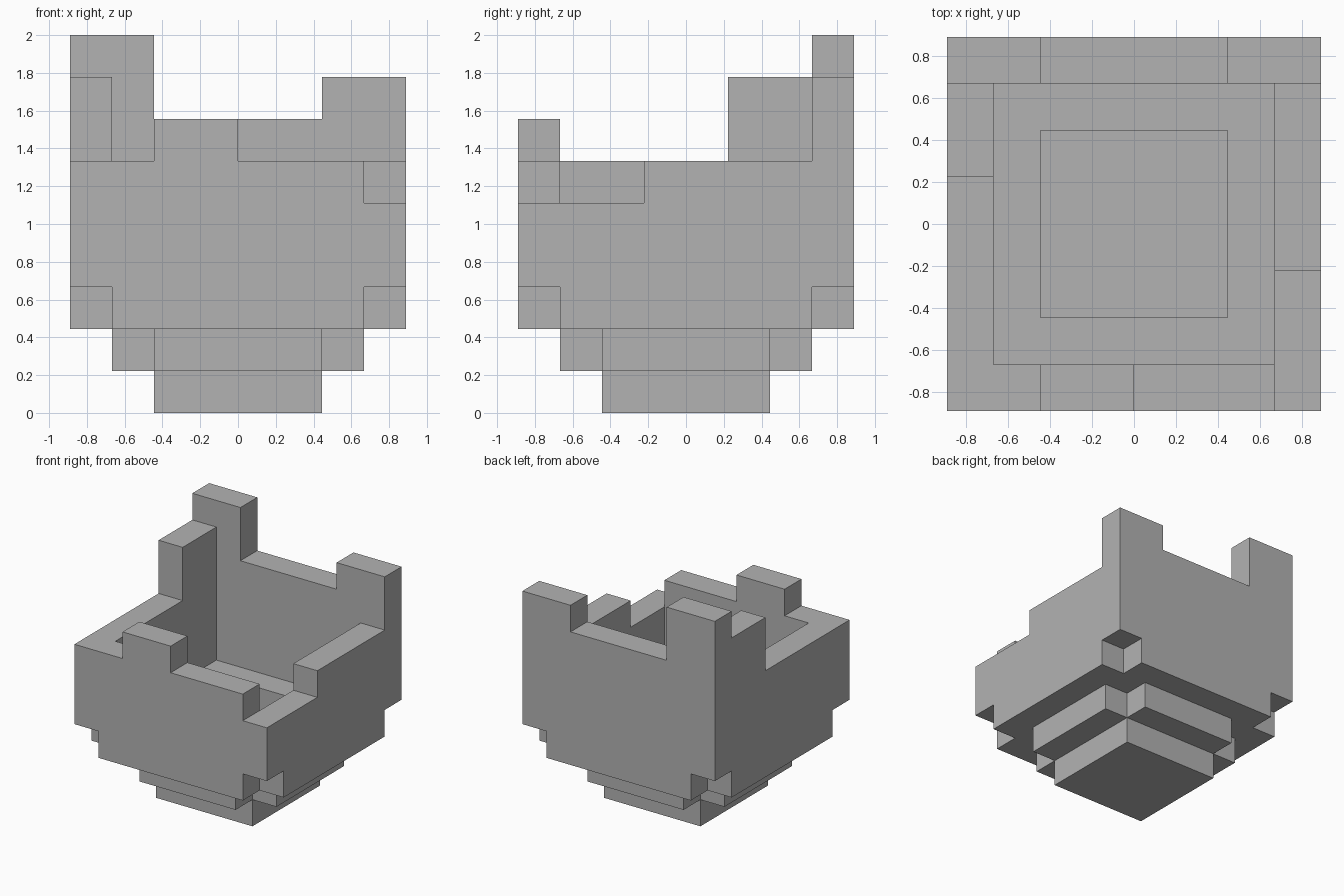
import bpy
import bmesh
from itertools import product
from mathutils import Vector

cube = bpy.data.objects.get("Cube")
if cube:
    bpy.data.objects.remove(cube, do_unlink=True)

UNIT = 2 / 9   # size of one block
HALF = 4       # half the width in blocks

stone = bpy.data.materials.new("plain grey")
stone.use_nodes = True
GREY = (0.45, 0.45, 0.45, 1)
stone.diffuse_color = GREY
stone.node_tree.nodes["Principled BSDF"].inputs["Base Color"].default_value = GREY


def block(x0, x1, y0, y1, z0, z1):
    """All unit cells of one block, in block units."""
    return set(product(range(x0, x1), range(y0, y1), range(z0, z1)))


def wall(steps, to_box):
    """Stepped wall: each step is (start, end, top)."""
    return set().union(*(block(*to_box(a, b), 3, top) for a, b, top in steps))


well = block(-2, 2, -2, 2, 1, 3)

parts = {
    # solid foot
    "base": block(-2, 2, -2, 2, 0, 1),
    # cross-shaped tier and notched ledge around the sunken floor
    "lower_tier": (block(-3, 3, -2, 2, 1, 2) | block(-2, 2, -3, 3, 1, 2)) - well,
    "ledge": (block(-4, 4, -3, 3, 2, 3) | block(-3, 3, -4, 4, 2, 3)) - well,
    # broken walls with uneven tops
    "front_wall": wall([(-4, -2, 6), (-2, 0, 7), (0, 3, 6), (3, 4, 5)],
                       lambda a, b: (a, b, -HALF, 1 - HALF)),
    "back_wall": wall([(-4, -2, 9), (-2, 2, 7), (2, 4, 8)],
                      lambda a, b: (a, b, HALF - 1, HALF)),
    "right_wall": wall([(-3, 1, 6), (1, 3, 8)],
                       lambda a, b: (-HALF, 1 - HALF, a, b)),
    "left_wall": wall([(-3, -1, 5), (-1, 3, 6)],
                      lambda a, b: (HALF - 1, HALF, a, b)),
}
filled = set().union(*parts.values())


def build(name, cells):
    """Skin the cells with only the faces open to the air."""
    bm = bmesh.new()
    for cell in cells:
        centre = Vector(cell) + Vector((0.5, 0.5, 0.5))
        for axis, sign in product(range(3), (-1, 1)):
            normal = Vector((0, 0, 0))
            normal[axis] = sign
            if tuple(int(c + n) for c, n in zip(cell, normal)) in filled:
                continue
            u = Vector((0, 0, 0))
            u[(axis + 1) % 3] = 0.5
            v = normal.cross(u)
            mid = centre + normal / 2
            corners = (mid - u - v, mid + u - v, mid + u + v, mid - u + v)
            bm.faces.new([bm.verts.new(p * UNIT) for p in corners])
    bmesh.ops.remove_doubles(bm, verts=bm.verts, dist=UNIT / 100)
    # merge the grid into large flat faces
    bmesh.ops.dissolve_limit(bm, angle_limit=0.01, verts=bm.verts, edges=bm.edges)
    mesh = bpy.data.meshes.new(name)
    bm.to_mesh(mesh)
    bm.free()
    mesh.materials.append(stone)
    bpy.context.collection.objects.link(bpy.data.objects.new(name, mesh))


for part_name, part_cells in parts.items():
    build(part_name, part_cells)
